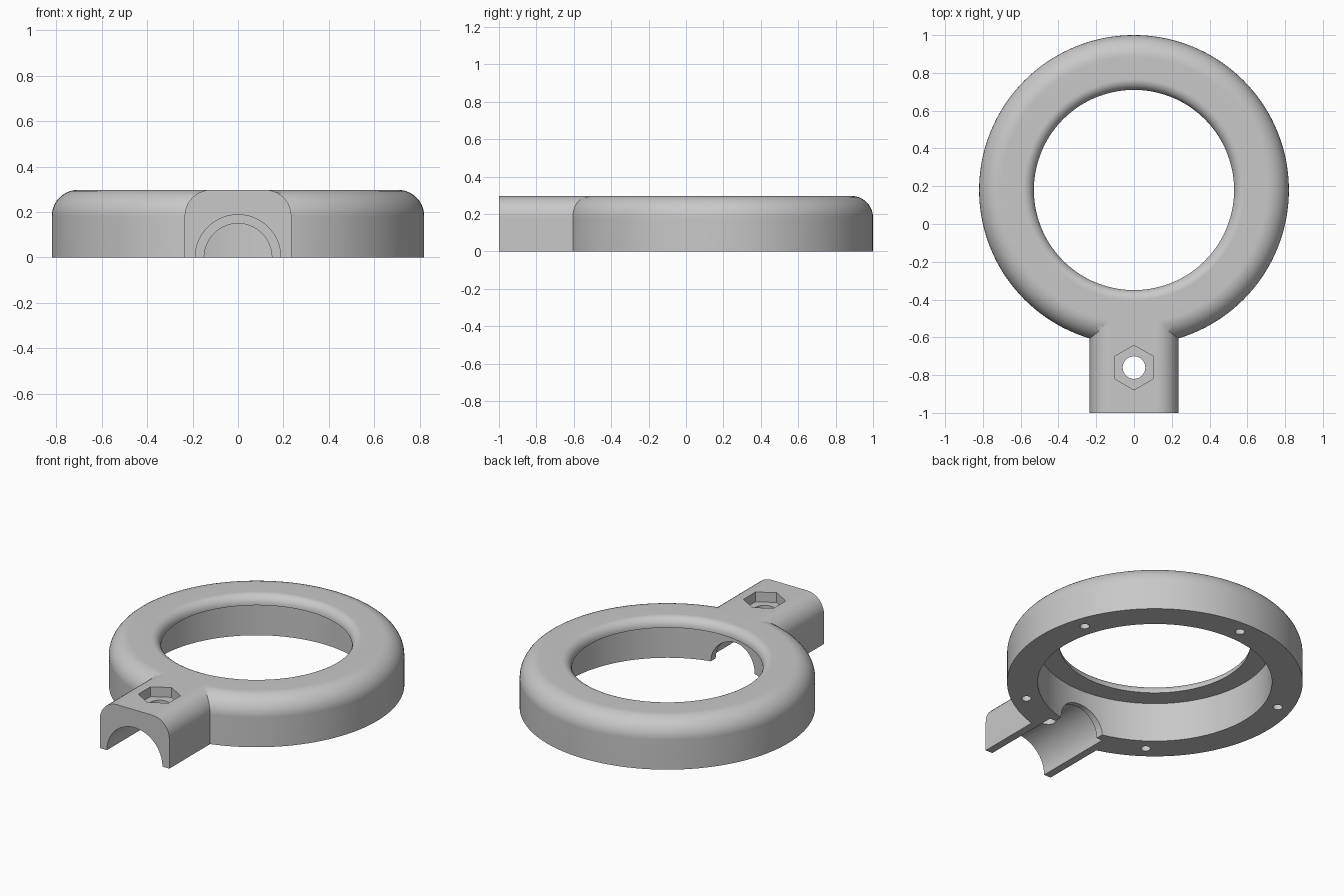
import bpy, bmesh
from math import sin, cos, pi, radians
from mathutils import Matrix, Vector

if "Cube" in bpy.data.objects:
    bpy.data.objects.remove(bpy.data.objects["Cube"])

H = 0.297             # overall height
RING_Y = 0.18         # ring centre
R_OUT, R_HOLE, R_RECESS = 0.82, 0.53, 0.65
Z_CEILING = 0.24      # top of the recess under the ring
HALF_W, FILLET = 0.235, 0.115
BOLT_Y = -0.76

grey = bpy.data.materials.new("plain_grey")
grey.use_nodes = True
grey.diffuse_color = (0.58, 0.58, 0.58, 1)
grey.node_tree.nodes["Principled BSDF"].inputs["Base Color"].default_value = (0.58, 0.58, 0.58, 1)


def finish(name, bm):
    bmesh.ops.recalc_face_normals(bm, faces=bm.faces)
    mesh = bpy.data.meshes.new(name)
    bm.to_mesh(mesh)
    bm.free()
    mesh.materials.append(grey)
    obj = bpy.data.objects.new(name, mesh)
    bpy.context.collection.objects.link(obj)
    return obj


def arc(cx, cz, r, a0, a1, n=10):
    angles = [radians(a0 + (a1 - a0) * i / n) for i in range(n + 1)]
    return [(cx + r * cos(a), cz + r * sin(a)) for a in angles]


def lathe(name, profile, steps=144):
    bm = bmesh.new()
    verts = [bm.verts.new((x, RING_Y, z)) for x, z in profile]
    edges = [bm.edges.new((v, verts[i - 1])) for i, v in enumerate(verts)]
    bmesh.ops.spin(bm, geom=verts + edges, cent=(0, RING_Y, 0), axis=(0, 0, 1),
                   angle=2 * pi, steps=steps, use_merge=True)
    bmesh.ops.remove_doubles(bm, verts=bm.verts, dist=1e-5)
    return finish(name, bm)


def extrude_y(name, profile, y0, y1):
    bm = bmesh.new()
    face = bm.faces.new([bm.verts.new((x, y0, z)) for x, z in profile])
    new = bmesh.ops.extrude_face_region(bm, geom=[face])["geom"]
    bmesh.ops.translate(bm, vec=(0, y1 - y0, 0),
                        verts=[v for v in new if isinstance(v, bmesh.types.BMVert)])
    return finish(name, bm)


def cylinder(name, r, start, end, sides):
    start, end = Vector(start), Vector(end)
    axis = end - start
    bm = bmesh.new()
    turn = axis.to_track_quat('Z', 'Y').to_matrix().to_4x4()
    bmesh.ops.create_cone(bm, cap_ends=True, segments=sides, radius1=r, radius2=r,
                          depth=axis.length,
                          matrix=Matrix.Translation((start + end) / 2) @ turn)
    return finish(name, bm)


def combine(target, tool, operation):
    mod = target.modifiers.new("boolean", 'BOOLEAN')
    mod.operation, mod.solver, mod.object = operation, 'EXACT', tool
    bpy.context.view_layer.objects.active = target
    bpy.ops.object.modifier_apply(modifier=mod.name)
    bpy.data.objects.remove(tool)


# Ring: rounded outside and lip, hollowed from below
lip = H - Z_CEILING - 0.002
ring_profile = ([(R_RECESS, 0), (R_OUT, 0)]
                + arc(R_OUT - FILLET, H - FILLET, FILLET, 0, 90)
                + arc(R_HOLE + lip, H - lip, lip, 90, 180, 8)
                + [(R_HOLE, Z_CEILING), (R_RECESS, Z_CEILING)])
shell = lathe("ring_half_with_handle", ring_profile)

# Handle: block with rounded upper edges
handle_profile = ([(-HALF_W, 0), (HALF_W, 0)]
                  + arc(HALF_W - FILLET, H - FILLET, FILLET, 0, 90)
                  + arc(FILLET - HALF_W, H - FILLET, FILLET, 90, 180))
combine(shell, extrude_y("handle", handle_profile, -1, -0.5), 'UNION')

# Half-round channel, with a narrower collar next to the ring
cuts = [cylinder("channel", 0.188, (0, -1.1, 0), (0, -0.5, 0), 64),
        cylinder("collar", 0.149, (0, -0.6, 0), (0, -0.3, 0), 64)]

# Bolt hole and hexagonal nut pocket
cuts += [cylinder("bolt_hole", 0.06, (0, BOLT_Y, 0.1), (0, BOLT_Y, 0.4), 32),
         cylinder("nut_pocket", 0.118, (0, BOLT_Y, H - 0.06), (0, BOLT_Y, 0.4), 6)]

# Five screw holes under the ring
for i in range(5):
    a = pi / 2 + i * 2 * pi / 5
    x, y = 0.735 * cos(a), RING_Y + 0.735 * sin(a)
    cuts.append(cylinder("screw_hole", 0.027, (x, y, -0.1), (x, y, 0.16), 20))

for cut in cuts:
    combine(shell, cut, 'DIFFERENCE')

# Smooth curved walls, crisp edges
bpy.ops.object.select_all(action='DESELECT')
shell.select_set(True)
bpy.context.view_layer.objects.active = shell
bpy.ops.object.shade_smooth_by_angle(angle=radians(30))
weighted = shell.modifiers.new("weighted_normals", 'WEIGHTED_NORMAL')
weighted.keep_sharp = True
